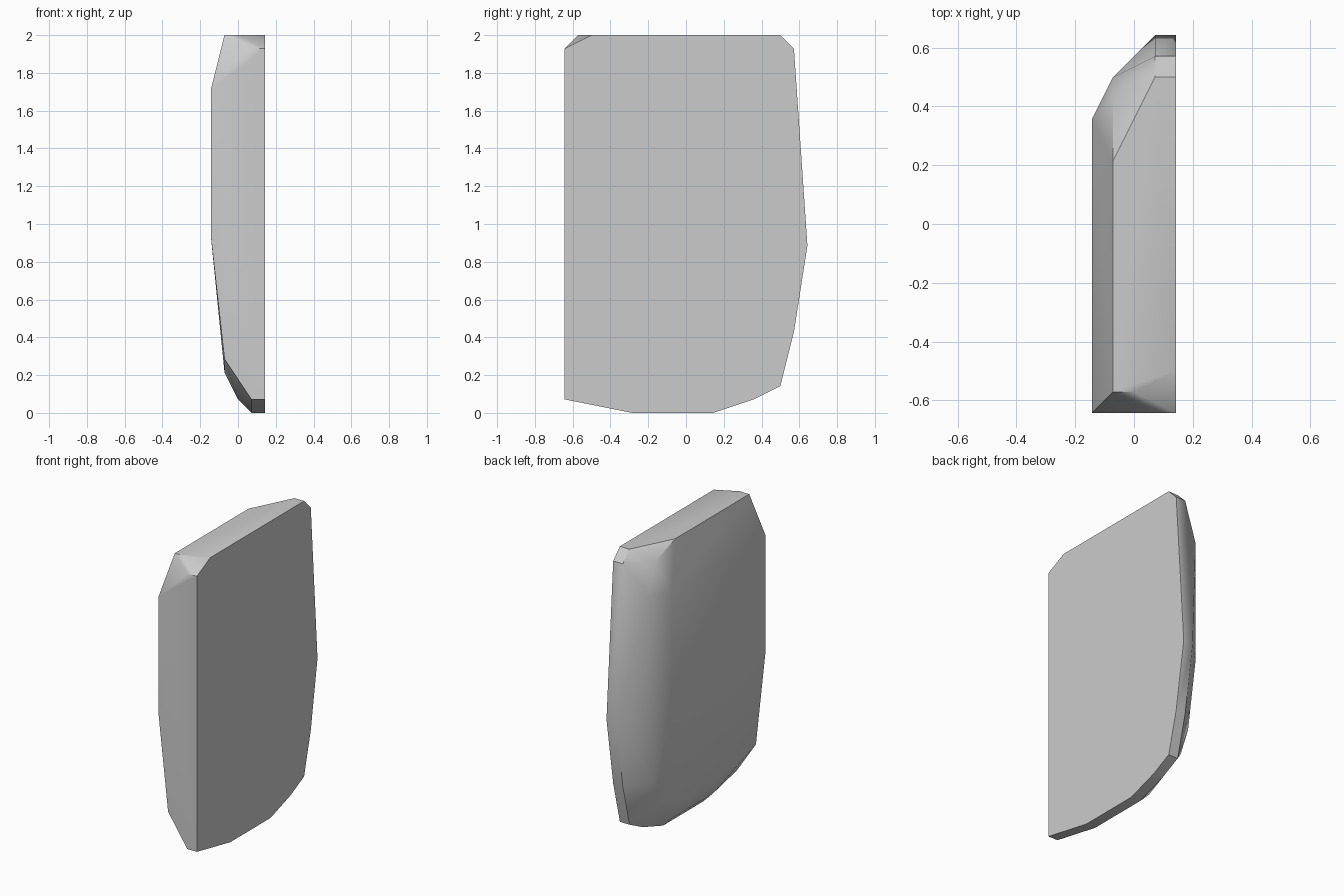
import bpy
import bmesh
import math

cube = bpy.data.objects.get("Cube")
if cube:
    bpy.data.objects.remove(cube, do_unlink=True)

UNIT = 1 / 14  # the panel is laid out on a coarse grid

# Side outlines (y, z) of the panel at successive depths, in grid units
rim = [(-9, 1), (-4, 0), (2, 0), (5, 1), (7, 2), (8, 6), (9, 12.4),
       (8, 27), (7, 28), (-7, 28), (-9, 27)]
layers = {
    2: rim,
    1: rim[:-2],
    0: [(-4, 1), (2, 1), (-8, 28)],
    -1: [(-9, 4), (-4, 3), (2, 3), (5, 4), (6, 6), (7, 12.4),
         (7, 24), (6, 27), (3, 28), (-8, 28)],
    -2: [(-9, 13), (5, 13), (5, 24), (-9, 24)],
}

# Panel body: the faceted skin stretched around the outlines
bm = bmesh.new()
for x, outline in layers.items():
    for y, z in outline:
        bm.verts.new((x * UNIT, y * UNIT, z * UNIT))
bm.verts.new((UNIT, -9 * UNIT, 27 * UNIT))  # front top corner of the rim
hull = bmesh.ops.convex_hull(bm, input=bm.verts)
loose = [v for v in bm.verts if not v.link_faces]
bmesh.ops.delete(bm, geom=loose, context='VERTS')
bmesh.ops.dissolve_limit(bm, angle_limit=math.radians(1),
                         verts=bm.verts, edges=bm.edges)
bmesh.ops.recalc_face_normals(bm, faces=bm.faces)

mesh = bpy.data.meshes.new("panel_body")
bm.to_mesh(mesh)
bm.free()
panel = bpy.data.objects.new("panel_body", mesh)
bpy.context.collection.objects.link(panel)

# Plain grey finish
grey = bpy.data.materials.new("light_grey")
grey.use_nodes = True
colour = (0.6, 0.6, 0.6, 1)
grey.diffuse_color = colour
for node in grey.node_tree.nodes:
    if node.type == 'BSDF_PRINCIPLED':
        node.inputs["Base Color"].default_value = colour
mesh.materials.append(grey)

# Soft shading across shallow facets, crisp rim
bpy.ops.object.select_all(action='DESELECT')
panel.select_set(True)
bpy.context.view_layer.objects.active = panel
bpy.ops.object.shade_smooth_by_angle(angle=math.radians(35))
